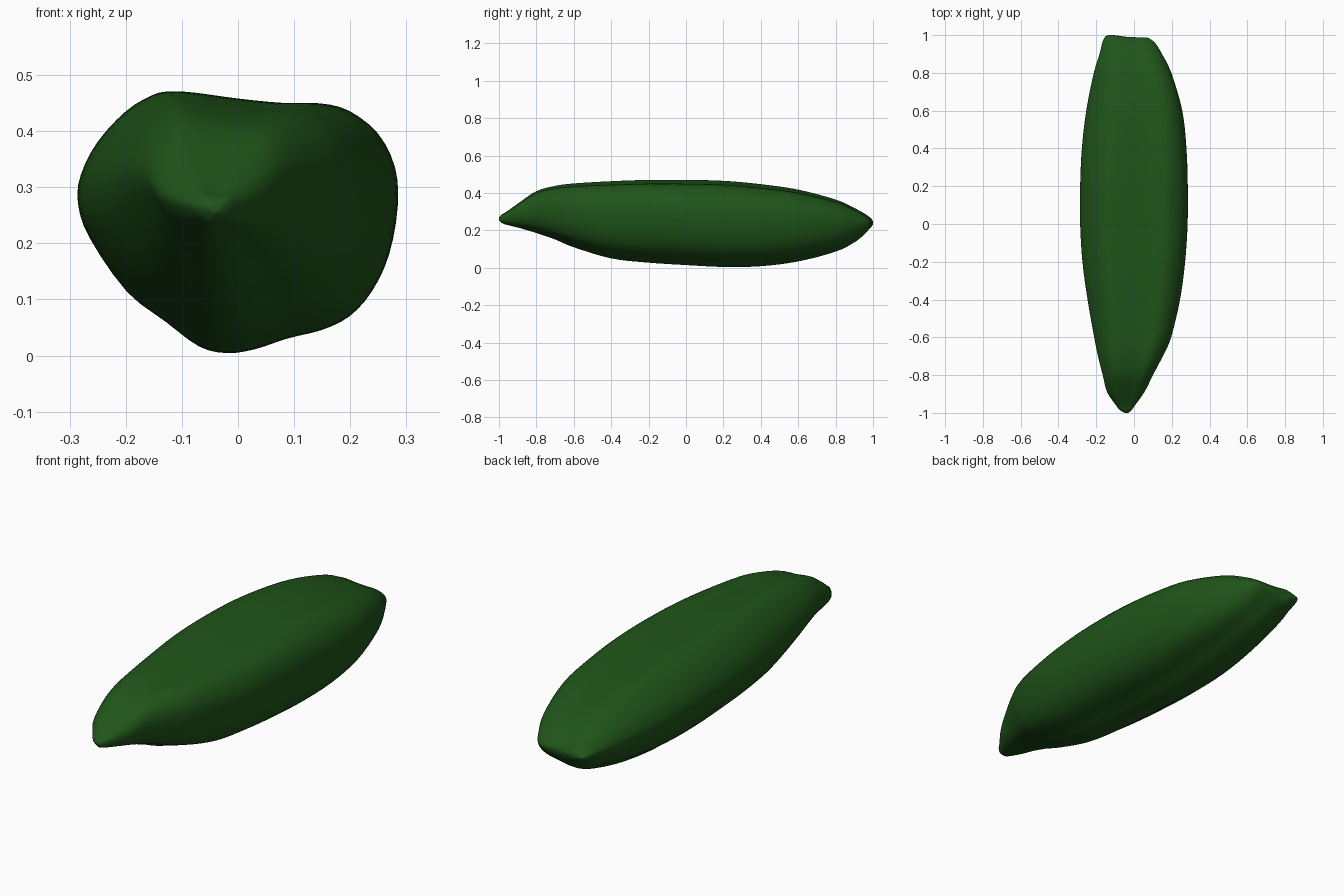
import bpy, bmesh

if "Cube" in bpy.data.objects:
    bpy.data.objects.remove(bpy.data.objects["Cube"])

# Cross-section outline (x, z), counter-clockwise from the keel
OUTLINE = [(-.02, .003), (.03, .01), (.09, .03), (.15, .045), (.20, .07), (.24, .115),
           (.27, .18), (.285, .265), (.28, .335), (.25, .395), (.20, .435), (.15, .448),
           (.08, .449), (0, .457), (-.08, .468), (-.125, .47), (-.155, .463), (-.20, .435),
           (-.25, .38), (-.28, .32), (-.285, .27), (-.265, .21), (-.20, .115),
           (-.13, .06), (-.07, .015)]

# Stations along the length: y, x min, x max, z min, z max
STATIONS = [(-1.0, -.05, -.03, .255, .27), (-.985, -.075, -.012, .24, .285),
            (-.96, -.095, .005, .23, .30), (-.89, -.142, .055, .212, .35),
            (-.8, -.165, .10, .185, .41), (-.7, -.19, .152, .15, .438),
            (-.6, -.21, .196, .108, .451), (-.4, -.245, .243, .048, .463),
            (-.2, -.272, .27, .025, .47), (0, -.284, .283, .012, .47),
            (.2, -.284, .284, .002, .465), (.4, -.275, .277, .006, .447),
            (.6, -.252, .255, .032, .418), (.8, -.212, .197, .085, .365),
            (.9, -.182, .148, .135, .32), (.96, -.166, .113, .18, .285),
            (.985, -.152, .085, .21, .263), (.992, -.14, .07, .228, .25)]


def smooth(points, steps, closed=False):
    """Catmull-Rom resampling of a list of tuples."""
    n = len(points)
    get = (lambda i: points[i % n]) if closed else (lambda i: points[max(0, min(n - 1, i))])
    out = []
    for i in range(n if closed else n - 1):
        for s in range(steps):
            t = s / steps
            out.append(tuple(
                .5 * (2 * b + (c - a) * t + (2 * a - 5 * b + 4 * c - d) * t * t
                      + (3 * b - a - 3 * c + d) * t ** 3)
                for a, b, c, d in zip(get(i - 1), get(i), get(i + 1), get(i + 2))))
    if not closed:
        out.append(points[-1])
    return out


# Cucumber body: one outline fitted to each station and lofted
outline = smooth(OUTLINE, 3, True)
bm = bmesh.new()
rings = []
for y, x0, x1, z0, z1 in smooth(STATIONS, 4):
    ring = []
    for px, pz in outline:
        x = x0 + (x1 - x0) * (px + .285) / .57
        z = z0 + (z1 - z0) * pz / .47
        # the back end is a ridge, slightly longer on its left
        lean = max(0, (y - .9) / .1) * (.008 if x < -.1 else -.006 if x > -.06 else
                                        .008 - .35 * (x + .1))
        ring.append(bm.verts.new((x, y + lean, z)))
    rings.append(ring)
for a, b in zip(rings, rings[1:]):
    for i in range(len(a)):
        j = (i + 1) % len(a)
        bm.faces.new((a[i], a[j], b[j], b[i]))

# Close both tips with fans
for ring in (rings[0], rings[-1]):
    bmesh.ops.poke(bm, faces=[bm.faces.new(ring)])
bmesh.ops.recalc_face_normals(bm, faces=bm.faces)
for f in bm.faces:
    f.smooth = True

mesh = bpy.data.meshes.new("cucumber")
bm.to_mesh(mesh)
bm.free()
cucumber = bpy.data.objects.new("cucumber", mesh)
bpy.context.collection.objects.link(cucumber)

# Dark green skin
skin = bpy.data.materials.new("green_skin")
skin.diffuse_color = (.014, .09, .01, 1)
skin.use_nodes = True
skin.node_tree.nodes["Principled BSDF"].inputs["Base Color"].default_value = skin.diffuse_color
mesh.materials.append(skin)
